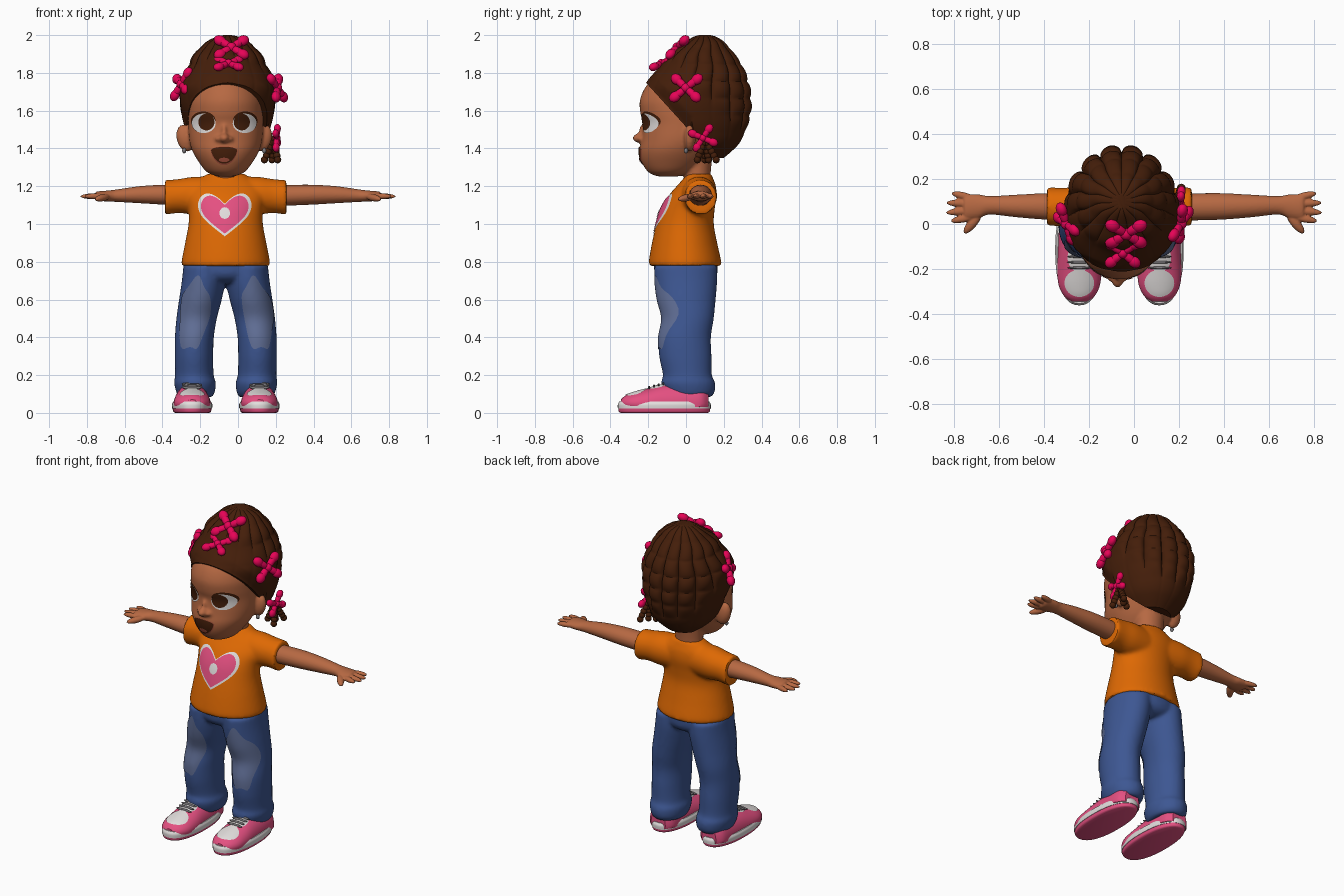
import bpy, bmesh
from math import sin, cos, pi
from mathutils import Vector, Matrix, Quaternion
from mathutils.bvhtree import BVHTree

if "Cube" in bpy.data.objects:
    bpy.data.objects.remove(bpy.data.objects["Cube"])
C = -0.065  # body midline


def material(name, r, g, b):
    m = bpy.data.materials.new(name)
    m.use_nodes = True
    m.diffuse_color = (r, g, b, 1)
    bsdf = next(n for n in m.node_tree.nodes if n.type == 'BSDF_PRINCIPLED')
    bsdf.inputs["Base Color"].default_value = (r, g, b, 1)
    return m


SKIN = material("skin", 0.47, 0.14, 0.055)
HAIR = material("dark_brown", 0.058, 0.013, 0.003)
ORANGE = material("orange", 0.73, 0.14, 0.001)
DENIM = material("denim", 0.047, 0.095, 0.29)
FADED = material("faded_denim", 0.12, 0.16, 0.31)
BOW = material("hot_pink", 0.8, 0.001, 0.095)
PINK = material("pink", 0.78, 0.08, 0.22)
WHITE = material("white", 0.76, 0.73, 0.72)
LIP = material("lip", 0.33, 0.07, 0.04)
GREY = material("grey", 0.2, 0.19, 0.2)


def finish(bm, name, mat):
    me = bpy.data.meshes.new(name)
    bm.to_mesh(me)
    bm.free()
    me.materials.append(mat)
    ob = bpy.data.objects.new(name, me)
    bpy.context.collection.objects.link(ob)
    return ob


def spline(rows, sub):
    out = []
    for i in range(len(rows) - 1):
        quad = [rows[min(max(i + d, 0), len(rows) - 1)] for d in (-1, 0, 1, 2)]
        for k in range(sub):
            t = k / sub
            out.append([0.5 * (2 * b + (c - a) * t + (2 * a - 5 * b + 4 * c - d) * t * t
                               + (3 * b - a - 3 * c + d) * t ** 3) for a, b, c, d in zip(*quad)])
    return out + [list(rows[-1])]


def loft(name, rows, mat, axis='z', n=40, sub=5, power=2, low=None, bump=None, cut=None):
    """Rows are (position on axis, centre a, centre b, radius a, radius b)."""
    bm = bmesh.new()
    rings = []
    for t, a, b, ra, rb in spline(rows, sub):
        ring = []
        for k in range(n):
            ang = 2 * pi * k / n
            c, s = cos(ang), sin(ang)
            g = bump(ang, t, b + rb * s) if bump else 1
            u = a + g * ra * abs(c) ** (2 / power) * (1 if c > 0 else -1)
            v = b + g * rb * abs(s) ** (2 / power) * (1 if s > 0 else -1)
            p = {'z': (u, v, t), 'x': (t, u, v), 'y': (u, t, v)}[axis]
            ring.append(bm.verts.new((p[0], p[1], max(p[2], low) if low else p[2])))
        rings.append(ring)
    for r0, r1 in zip(rings, rings[1:]):
        for k in range(n):
            bm.faces.new((r0[k], r0[(k + 1) % n], r1[(k + 1) % n], r1[k]))
    bm.faces.new(rings[0])
    bm.faces.new(rings[-1])
    if cut:
        bmesh.ops.bisect_plane(bm, geom=bm.verts[:] + bm.edges[:] + bm.faces[:],
                               plane_co=cut[0], plane_no=cut[1], clear_inner=True)
        bmesh.ops.holes_fill(bm, edges=[e for e in bm.edges if e.is_boundary])
    bmesh.ops.recalc_face_normals(bm, faces=bm.faces[:])
    return finish(bm, name, mat)


def balls(name, items, mat):
    """Ellipsoids given as (location, scale, rotation)."""
    bm = bmesh.new()
    for loc, scale, rot in items:
        bmesh.ops.create_uvsphere(bm, u_segments=16, v_segments=10, radius=1,
                                  matrix=Matrix.LocRotScale(Vector(loc), rot, Vector(scale)))
    return finish(bm, name, mat)


def blend(name, parts, mat, voxel, rounds):
    """Melt overlapping parts into one smooth skin."""
    bm = bmesh.new()
    for p in parts:
        bm.from_mesh(p.data)
        bpy.data.objects.remove(p)
    ob = finish(bm, name, mat)
    mod = ob.modifiers.new("remesh", 'REMESH')
    mod.mode, mod.voxel_size = 'VOXEL', voxel
    mod = ob.modifiers.new("smooth", 'SMOOTH')
    mod.factor, mod.iterations = .5, rounds
    dg = bpy.context.evaluated_depsgraph_get()
    me = bpy.data.meshes.new_from_object(ob.evaluated_get(dg))
    ob.modifiers.clear()
    me.materials.clear()
    me.materials.append(mat)
    ob.data = me
    return surface(ob)


def surface(ob):
    return BVHTree.FromPolygons([v.co for v in ob.data.vertices], [p.vertices for p in ob.data.polygons])


def decal(name, centre, outline, mat, tree, lift, top=False, rings=8):
    """Thin plate laid on a surface, seen from the front or from the top."""
    bm = bmesh.new()
    ray = Vector((0, 0, -1)) if top else Vector((0, 1, 0))

    def drop(u, v):
        p = Vector((u, v, 2)) if top else Vector((u, -2, v))
        hit, nor, _, _ = tree.ray_cast(p, ray)
        if hit is None:
            hit, nor, _, _ = tree.find_nearest(p + ray * 1.95)
        return bm.verts.new(hit + nor * lift)
    mid = drop(*centre)
    prev, n = None, len(outline)
    for r in range(1, rings + 1):
        ring = [drop(centre[0] + u * r / rings, centre[1] + v * r / rings) for u, v in outline]
        for k in range(n):
            j = (k + 1) % n
            bm.faces.new((prev[k], prev[j], ring[j], ring[k]) if prev else (mid, ring[j], ring[k]))
        prev = ring
    bmesh.ops.recalc_face_normals(bm, faces=bm.faces[:])
    if sum(f.normal.dot(ray) for f in bm.faces) > 0:
        bmesh.ops.reverse_faces(bm, faces=bm.faces[:])
    return finish(bm, name, mat)


def oval(a, b, wave=0, n=40):
    return [((1 + wave * sin(3 * t + 1)) * a * cos(t), (1 + wave * sin(5 * t)) * b * sin(t))
            for t in (2 * pi * k / n for k in range(n))]


def fb(z, rx, front, back, cx=C):
    return (z, cx, (front + back) / 2, rx, (back - front) / 2)


# Head with neck, nose and ears
M = C - .008
parts = [loft("neck", [fb(1.18, .1, -.02, .14), fb(1.25, .085, -.01, .13), fb(1.36, .09, -.02, .14)], SKIN),
         loft("skull", [fb(1.252, .045, -.15, -.04), fb(1.275, .1, -.2, .03), fb(1.33, .144, -.235, .1),
                        fb(1.39, .178, -.245, .14), fb(1.45, .194, -.235, .17), fb(1.53, .198, -.228, .19),
                        fb(1.59, .198, -.242, .2), fb(1.66, .193, -.243, .2), fb(1.74, .165, -.203, .2),
                        fb(1.8, .1, -.12, .12)], SKIN, n=56),
         balls("nose", [((M, -.245, 1.455), (.027, .038, .026), None), ((M, -.225, 1.49), (.016, .025, .04), None)]
               + [((M + d, -.232, 1.45), (.022, .024, .017), None) for d in (-.028, .028)], SKIN)]
for s in (-1, 1):
    parts.append(balls("ear", [((M + s * .205, .02, 1.455), (.048, .032, .074), Quaternion((0, 1, 0), s * .25))], SKIN))
face = blend("head", parts, SKIN, .009, 4)
for s, side in ((-1, "right"), (1, "left")):
    x = M + s * .106
    decal(side + "_eyelash", (x + s * .004, 1.546), oval(.065, .05), HAIR, face, .002)
    decal(side + "_eye_white", (x, 1.533), oval(.062, .052), WHITE, face, .005)
    decal(side + "_iris", (x - s * .016, 1.54), oval(.041, .045), HAIR, face, .008)
    balls(side + "_earring", [((M + s * .212, .0, 1.388), (.011, .011, .014), None)], GREY)
smile = [(u * (1 + 3 * min(v, 0)), v * (.35 if v > 0 else 1.35)) for u, v in oval(.066, .05)]
decal("lips", (M, 1.39), [(u * 1.06, v * 1.14) for u, v in smile], LIP, face, .004)
decal("mouth", (M, 1.39), smile, HAIR, face, .007)
decal("tongue", (M, 1.342), oval(.026, .011), LIP, face, .0095, rings=3)


# Braided hair: rows of lumps around an egg, trimmed and thinned along the hairline
def braid(ang, z, y):
    lump = abs(cos(7.5 * ang - pi / 4)) ** .5 * (.6 + .4 * abs(cos(pi * z / .09)) ** .6)
    rope = 1.01 + .12 * min(1, max(.1, (y + .04) * 8 + (z - 1.79) * 8)) * (lump - .72)
    edge = max(0, 1 - abs(z - 1.515 + 1.1 * y) / .09) if y < .03 else 0
    return rope - .09 * edge * abs(cos(ang))


H = -.055
loft("braided_hair", [fb(1.35, .11, -.02, .2, H), fb(1.42, .18, -.12, .275, H), fb(1.5, .22, -.2, .315, H),
                      fb(1.6, .245, -.25, .34, H), fb(1.7, .252, -.236, .338, H), fb(1.76, .242, -.2, .325, H),
                      fb(1.83, .208, -.14, .3, H), fb(1.9, .173, -.088, .255, H), fb(1.96, .115, -.005, .205, H),
                      fb(1.99, .06, .04, .16, H), fb(2.0, .02, .07, .13, H)],
     HAIR, n=180, sub=10, bump=braid, cut=((0, 0, 1.515), (0, 1.1, 1)))


# Bows
def bow(name, loc, normal, size=1.0, turn=0.0):
    q = Vector(normal).to_track_quat('Z', 'Y')
    items = [(loc, Vector((.026, .026, .026)) * size, q)]
    for a in (40, 140, 220, 320):
        r = q @ Quaternion((0, 0, 1), a * pi / 180 + turn)
        for d, sc in ((.045, (.05, .021, .02)), (.075, (.034, .028, .024))):
            items.append((Vector(loc) + r @ Vector((d * size, 0, 0)), Vector(sc) * size, r))
    balls(name, items, BOW)


bow("top_bow", (-.035, -.045, 1.935), (0, -.6, .6), 1.05)
bow("front_bow", (-.05, -.13, 1.85), (0, -.45, 1), .9)
bow("right_bow", (-.3, 0, 1.74), (-1, -.5, .35), .98, .3)
bow("left_bow", (.208, 0, 1.72), (1, -.35, .3), 1.0)
bow("ponytail_bow", (.205, .09, 1.455), (1, -.1, 0), .78, .3)
strands = []
for dx, dy in ((-.05, 0), (.02, -.04), (.02, .06), (-.01, .02)):
    for k in range(6):
        f = k / 5
        strands.append(((.19 + dx * f, .1 + dy * f, 1.45 - .11 * f), (.019, .019, .019), None))
balls("small_ponytail", strands, HAIR)

# Shirt with sleeves
parts = [loft("torso", [fb(.778, .23, -.193, .183), fb(.8, .234, -.197, .187), fb(.9, .215, -.18, .165),
                        fb(1.0, .197, -.157, .147), fb(1.08, .197, -.132, .152), fb(1.15, .21, -.092, .162),
                        fb(1.205, .19, -.045, .157), fb(1.245, .13, -.01, .142), fb(1.265, .1, .0, .135)],
              ORANGE, n=64, sub=6)]
for s in (-1, 1):
    parts.append(loft("sleeve", [(C + s * .06, .065, 1.15, .09, .1), (C + s * .17, .07, 1.15, .095, .1),
                                 (C + s * .25, .075, 1.148, .086, .09), (C + s * .322, .078, 1.14, .086, .092)],
                      ORANGE, axis='x'))
chest = blend("shirt", parts, ORANGE, .011, 6)
heart = [(.14 * abs(sin(t)) ** 1.9 * (1 if t < pi else -1),
          .0078 * (13 * cos(t) - 5 * cos(2 * t) - 2 * cos(3 * t) - cos(4 * t)))
         for t in (2 * pi * k / 64 for k in range(64))]
decal("heart_border", (-.07, 1.067), heart, WHITE, chest, .003, rings=12)
decal("heart", (-.07, 1.065), [(u * .88, v * .88) for u, v in heart], PINK, chest, .006, rings=12)
decal("heart_dot", (-.07, 1.055), oval(.027, .03), WHITE, chest, .009, rings=4)

# Arms and hands
for s, side in ((-1, "right"), (1, "left")):
    parts = [loft("arm", [(s * .2, .075, 1.15, .06, .055), (s * .38, .078, 1.155, .059, .053),
                          (s * .52, .08, 1.155, .05, .045), (s * .64, .083, 1.15, .041, .033),
                          (s * .69, .078, 1.148, .053, .029), (s * .745, .075, 1.148, .056, .024),
                          (s * .758, .075, 1.148, .045, .014)], SKIN, axis='x')]
    items = []
    for x0, y0, x1, y1, z1, r in ((.68, .05, .755, -.042, 1.13, .021), (.7, .035, .815, .012, 1.146, .017),
                                  (.7, .062, .836, .05, 1.146, .017), (.7, .09, .835, .094, 1.146, .017),
                                  (.7, .11, .812, .138, 1.146, .017)):
        p, e = Vector((x0 * s, y0, 1.148)), Vector((x1 * s, y1, z1))
        items.append(((p + e) / 2, ((e - p).length / 2, r, r * .9), (e - p).to_track_quat('X', 'Z')))
    blend(side + "_arm", parts + [balls("fingers", items, SKIN)], SKIN, .005, 2)

# Trousers
parts = [loft("seat", [fb(.685, .04, -.09, .1), fb(.7, .14, -.135, .14), fb(.735, .21, -.165, .165),
                       fb(.8, .218, -.17, .168)], DENIM, n=48)]
for s in (-1, 1):
    parts.append(loft("leg", [fb(z, rx, front, back, C + s * off) for z, off, rx, front, back in (
        (.083, .16, .088, -.09, .13), (.11, .16, .102, -.115, .152), (.16, .163, .11, -.132, .154),
        (.2, .166, .102, -.122, .137), (.3, .168, .102, -.142, .135), (.4, .166, .103, -.145, .132),
        (.5, .154, .107, -.128, .147), (.6, .134, .113, -.152, .157), (.7, .117, .115, -.165, .165),
        (.78, .112, .112, -.167, .164))], DENIM, n=48, sub=6))
jeans = blend("trousers", parts, DENIM, .011, 4)
for s, side in ((-1, "right"), (1, "left")):
    decal(side + "_faded_knee", (C + s * .155, .52),
          [(u + s * (.013 - v * .11), v) for u, v in oval(.077, .19, .1)], FADED, jeans, .004, rings=14)

# Shoes
for s, side in ((-1, "right"), (1, "left")):
    x = C + s * .178
    loft(side + "_sole", [(0, x, -.115, .09, .23), (.006, x, -.115, .099, .24), (.024, x, -.115, .104, .244)],
         PINK, power=2.3, n=48)
    loft(side + "_sole_band", [(.022, x, -.115, .106, .246), (.045, x, -.115, .107, .246), (.06, x, -.115, .1, .238)],
         WHITE, power=2.3, n=48)
    upper = loft(side + "_shoe", [
        (-.345, x, .05, .035, .02), (-.32, x, .05, .068, .042), (-.27, x, .05, .092, .06),
        (-.2, x, .05, .098, .079), (-.12, x, .05, .095, .1), (0, x, .05, .09, .11),
        (.08, x, .05, .082, .11), (.118, x, .05, .05, .08)], PINK, axis='y', low=.03)
    tree = surface(upper)
    decal(side + "_toe_cap", (x, -.262), oval(.064, .06), WHITE, tree, .004, top=True)
    decal(side + "_shoe_tongue", (x, -.15), oval(.05, .062), WHITE, tree, .004, top=True)
    laces = []
    for y in (-.195, -.17, -.145, -.12):
        hit = tree.ray_cast(Vector((x, y, 2)), Vector((0, 0, -1)))[0]
        laces.append((hit + Vector((0, 0, .003)), (.054, .006, .009), None))
    balls(side + "_laces", laces, GREY)

# Smooth shading with sharp edges kept
bpy.ops.object.select_all(action='DESELECT')
for ob in bpy.context.scene.objects:
    if ob.type == 'MESH':
        ob.select_set(True)
        bpy.context.view_layer.objects.active = ob
bpy.ops.object.shade_smooth_by_angle(angle=.7)
